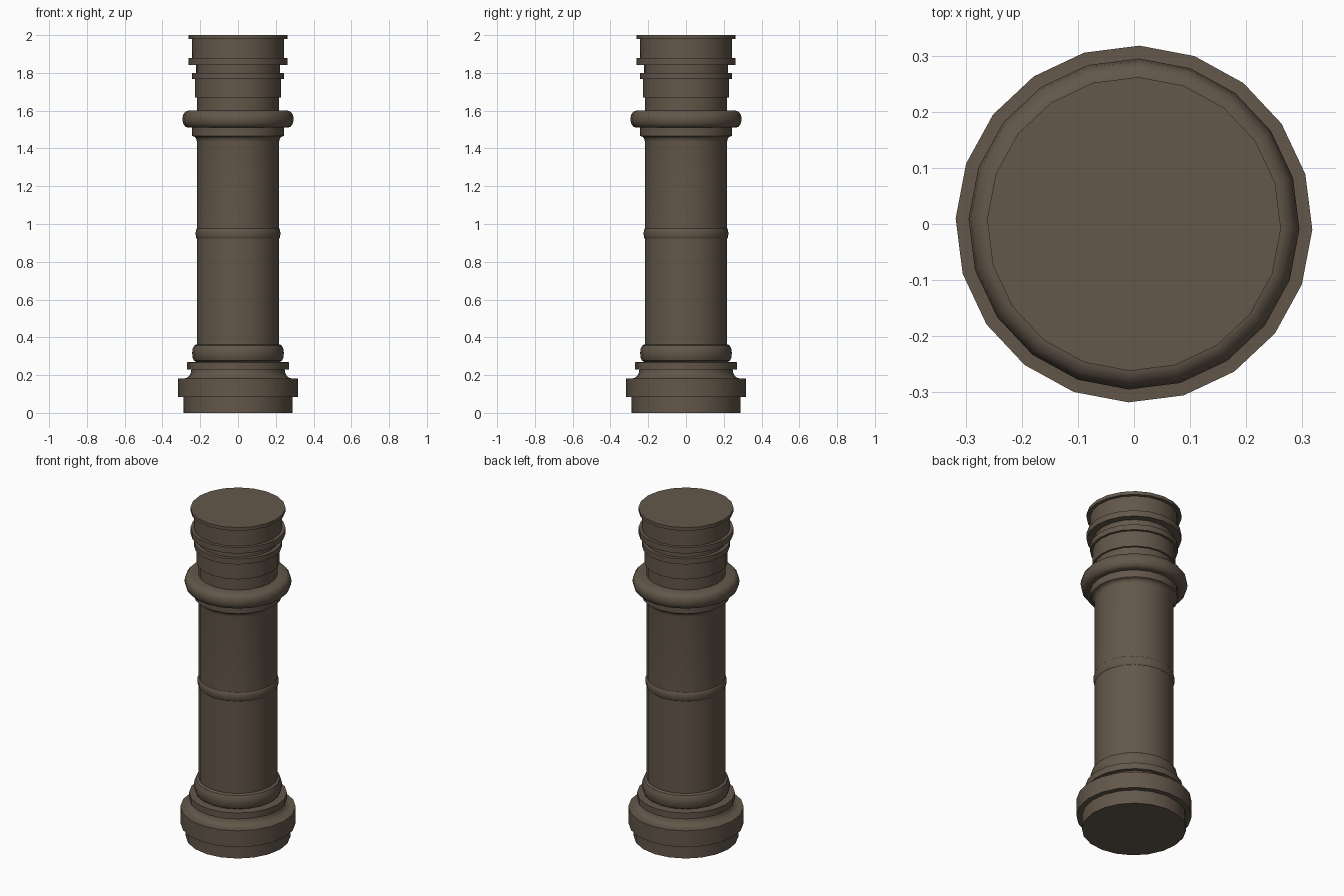
import bpy, bmesh, math

if "Cube" in bpy.data.objects:
    bpy.data.objects.remove(bpy.data.objects["Cube"])

SIDES = 20
TURN = math.radians(-1.8)

stone = bpy.data.materials.new("brown_stone")
stone.diffuse_color = (0.125, 0.095, 0.068, 1)
stone.use_nodes = True
stone.node_tree.nodes["Principled BSDF"].inputs["Base Color"].default_value = stone.diffuse_color


def bulge(r_in, r_out, z0, z1, n=6):
    """Rounded torus edge from z0 to z1, bulging from r_in to r_out."""
    zc, h = (z0 + z1) / 2, (z1 - z0) / 2
    return [(r_in + (r_out - r_in) * math.cos(a), zc + h * math.sin(a))
            for a in (math.pi * (i / n - 0.5) for i in range(n + 1))]


def band(r, z0, z1):
    """Straight cylindrical step."""
    return [(r, z0), (r, z1)]


def cove(r0, z0, r1, z1, flip=False, n=4):
    """Concave quarter curve between two radii."""
    pts = []
    for i in range(n + 1):
        a = math.pi / 2 * i / n
        u, v = (1 - math.cos(a), math.sin(a)) if flip else (math.sin(a), 1 - math.cos(a))
        pts.append((r0 + (r1 - r0) * u, z0 + (z1 - z0) * v))
    return pts


def lathe(name, profile, cap_bottom=False, cap_top=False):
    bm = bmesh.new()
    rings = []
    for r, z in profile:
        rings.append([bm.verts.new((r * math.cos(TURN + math.tau * k / SIDES),
                                    r * math.sin(TURN + math.tau * k / SIDES), z))
                      for k in range(SIDES)])
    for a, b in zip(rings, rings[1:]):
        for k in range(SIDES):
            j = (k + 1) % SIDES
            bm.faces.new((a[k], a[j], b[j], b[k]))
    if cap_bottom:
        bm.faces.new(rings[0][::-1])
    if cap_top:
        bm.faces.new(rings[-1])
    me = bpy.data.meshes.new(name)
    bm.to_mesh(me)
    bm.free()
    me.materials.append(stone)
    ob = bpy.data.objects.new(name, me)
    bpy.context.collection.objects.link(ob)
    bpy.ops.object.select_all(action='DESELECT')
    ob.select_set(True)
    bpy.context.view_layer.objects.active = ob
    bpy.ops.object.shade_smooth_by_angle(angle=math.radians(35))
    return ob


R = 0.218  # shaft radius

# Base: foot, wide plinth, cove, slab and rounded ring
lathe("column_base",
      band(0.288, 0, 0.083) + band(0.318, 0.083, 0.182)
      + cove(0.285, 0.182, 0.247, 0.23)
      + band(0.27, 0.23, 0.268)
      + bulge(0.222, 0.243, 0.27, 0.362) + [(R, 0.362)], cap_bottom=True)

# Shaft with a thin band at mid height and a flare below the collar
lathe("shaft",
      [(R, 0.362), (R, 0.922)] + bulge(R + 0.001, 0.2245, 0.923, 0.975, 4)
      + [(R, 0.976)] + cove(R, 1.435, 0.24, 1.465, flip=True))

# Capital: collar, large rounded ring and stepped mouldings
lathe("capital",
      [(0.24, 1.465)] + band(0.243, 1.467, 1.51)
      + bulge(0.265, 0.295, 1.51, 1.60)
      + band(0.218, 1.60, 1.67) + band(0.229, 1.67, 1.767)
      + band(0.243, 1.767, 1.80) + band(0.222, 1.80, 1.842)
      + band(0.262, 1.842, 1.878) + band(0.243, 1.878, 1.98)
      + band(0.262, 1.98, 2.0), cap_top=True)
